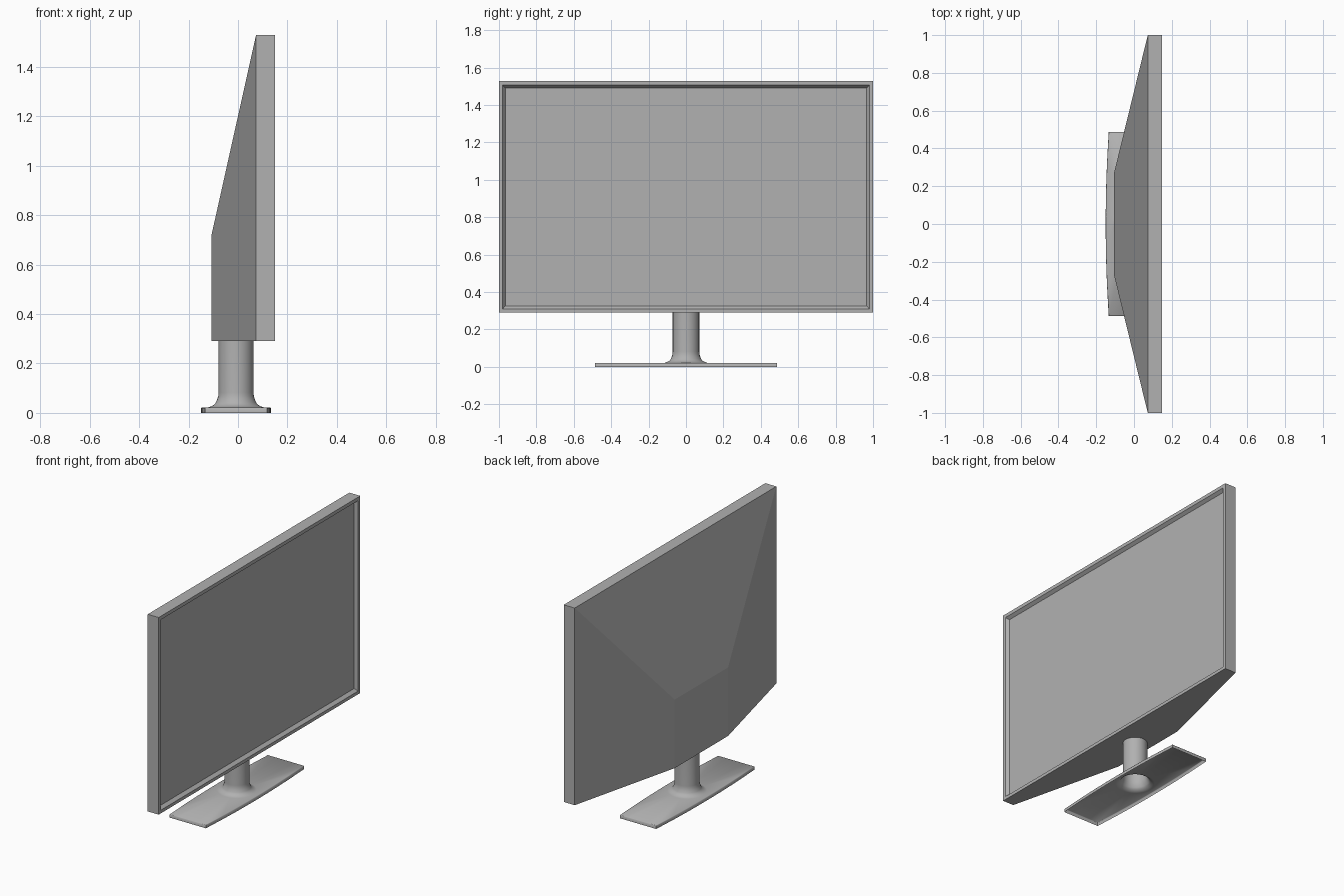
import bpy, bmesh, math

if "Cube" in bpy.data.objects:
    bpy.data.objects.remove(bpy.data.objects["Cube"])

grey = bpy.data.materials.new("dark_grey")
grey.diffuse_color = (0.44, 0.44, 0.44, 1.0)
grey.use_nodes = True
grey.node_tree.nodes["Principled BSDF"].inputs["Base Color"].default_value = grey.diffuse_color


def loft(name, rings, cap_start=False, cap_end=False, smooth=None):
    """Skin a list of closed rings with equal point counts."""
    bm = bmesh.new()
    loops = [[bm.verts.new(p) for p in ring] for ring in rings]
    n = len(loops[0])
    for a, b in zip(loops, loops[1:]):
        for i in range(n):
            j = (i + 1) % n
            bm.faces.new((a[i], a[j], b[j], b[i]))
    if cap_start:
        bm.faces.new(loops[0][::-1])
    if cap_end:
        bm.faces.new(loops[-1])
    bmesh.ops.recalc_face_normals(bm, faces=bm.faces)
    mesh = bpy.data.meshes.new(name)
    bm.to_mesh(mesh)
    bm.free()
    mesh.materials.append(grey)
    obj = bpy.data.objects.new(name, mesh)
    bpy.context.collection.objects.link(obj)
    if smooth:
        bpy.ops.object.select_all(action='DESELECT')
        obj.select_set(True)
        bpy.context.view_layer.objects.active = obj
        bpy.ops.object.shade_smooth_by_angle(angle=math.radians(smooth))
    return obj


# Monitor body: tapered back, slab edge, bezel and recessed screen
def panel(x, half, low, high):
    return [(x, -half, low), (x, half, low), (x, half, high), (x, -half, high)]


loft("monitor_body", [
    panel(-0.107, 0.265, 0.29, 0.72),
    panel(0.073, 1.0, 0.29, 1.528),
    panel(0.149, 1.0, 0.29, 1.528),
    panel(0.149, 0.98, 0.31, 1.506),
    panel(0.130, 0.966, 0.326, 1.492),
], cap_start=True, cap_end=True)

# Stand: open-bottomed foot with bowed long sides, flaring into a round neck
CX, N, HALF = -0.008, 48, 0.487


def outline(z, inset=0.0):
    pts = []
    for i in range(N):
        a = 2 * math.pi * i / N
        c, s = math.cos(a), math.sin(a)
        if abs(s) <= math.sin(math.radians(15.1)):      # straight short end
            y = math.copysign(HALF, c)
            x = 0.126 * s / math.sin(math.radians(15))
        else:                                           # bowed long side
            w = 0.142
            for _ in range(8):
                y = w * c / abs(s)
                w = 0.142 - 0.016 * (y / HALF) ** 2
            x = math.copysign(w, s)
        pts.append((CX + x * (1 - inset / 0.142), y * (1 - inset / HALF), z))
    return pts


def circle(r, z):
    return [(CX + r * math.sin(2 * math.pi * i / N),
             r * math.cos(2 * math.pi * i / N), z) for i in range(N)]


flare = [(0.113, 0.022), (0.101, 0.026), (0.087, 0.034), (0.081, 0.043),
         (0.076, 0.055), (0.072, 0.067), (0.071, 0.082), (0.071, 0.29)]
loft("stand", [outline(0.0), outline(0.019), outline(0.022, 0.003)]
     + [circle(r, z) for r, z in flare], smooth=50)
